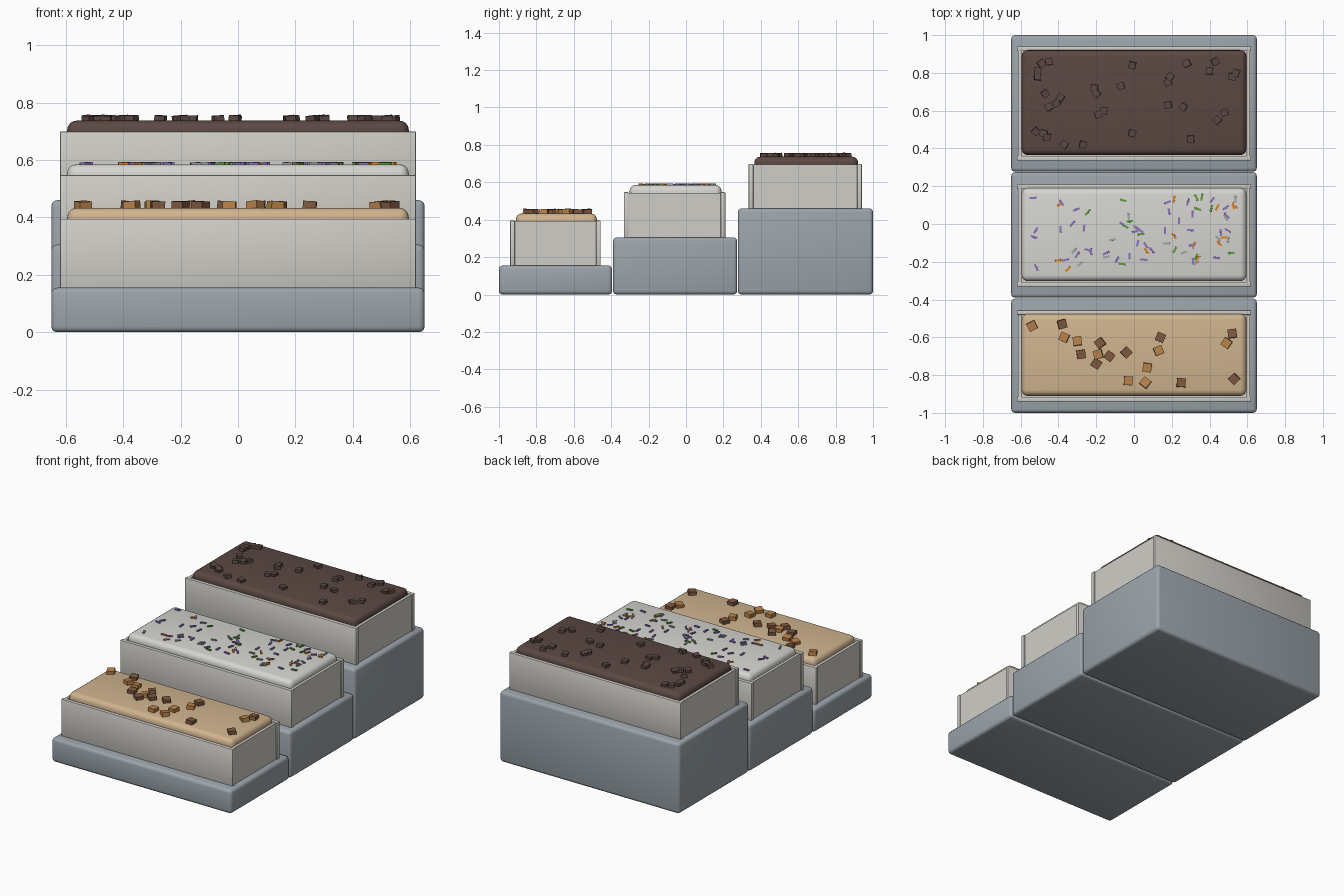
import bpy
import bmesh
import math
import random
from mathutils import Matrix, Vector, Euler

cube = bpy.data.objects.get("Cube")
if cube:
    bpy.data.objects.remove(cube, do_unlink=True)
random.seed(7)


def make_material(name, hex_code):
    """Flat material from an sRGB hex code."""
    def linear(c):
        return c / 12.92 if c <= 0.04045 else ((c + 0.055) / 1.055) ** 2.4
    rgb = [linear(v / 255) for v in bytes.fromhex(hex_code)]
    mat = bpy.data.materials.new(name)
    mat.use_nodes = True
    mat.diffuse_color = (*rgb, 1)
    shader = mat.node_tree.nodes["Principled BSDF"]
    shader.inputs["Base Color"].default_value = (*rgb, 1)
    shader.inputs["Roughness"].default_value = 0.8
    return mat


stone = make_material("blue_grey_stone", "9BA4AB")
ceramic = make_material("pale_ceramic", "D0CEC7")
caramel = make_material("caramel_cream", "D0B48F")
vanilla = make_material("vanilla_cream", "D6D5D1")
chocolate = make_material("chocolate", "5B4842")
toffee = make_material("light_toffee", "B98249")
fudge = make_material("brown_fudge", "80593F")
purple = make_material("purple_sugar", "8A72BE")
orange = make_material("orange_sugar", "DC8526")
green = make_material("green_sugar", "559F38")


def box(name, x, y, z, mat, bevel=0.0, segments=3):
    """Bevelled box from its low and high limits on each axis."""
    bm = bmesh.new()
    bmesh.ops.create_cube(bm, size=1)
    low, high = Vector((x[0], y[0], z[0])), Vector((x[1], y[1], z[1]))
    for v in bm.verts:
        v.co = Vector(a + (b - a) * (c + 0.5) for a, b, c in zip(low, high, v.co))
    if bevel:
        bmesh.ops.bevel(bm, geom=bm.edges[:], offset=bevel, segments=segments,
                        profile=0.5, affect='EDGES')
    return finish(name, bm, [mat], smooth=bool(bevel))


def finish(name, bm, mats, smooth=False):
    mesh = bpy.data.meshes.new(name)
    bm.to_mesh(mesh)
    bm.free()
    for mat in mats:
        mesh.materials.append(mat)
    obj = bpy.data.objects.new(name, mesh)
    bpy.context.collection.objects.link(obj)
    if smooth:
        bpy.ops.object.select_all(action='DESELECT')
        obj.select_set(True)
        bpy.context.view_layer.objects.active = obj
        bpy.ops.object.shade_smooth_by_angle(angle=math.radians(40))
    return obj


def scatter(name, pieces, size, z, tilt, mats):
    """Many small turned blocks in one mesh; pieces are (x, y, material)."""
    bm = bmesh.new()
    for x, y, index in pieces:
        turn = Euler((random.uniform(-tilt, tilt), random.uniform(-tilt, tilt),
                      random.uniform(0, math.pi)))
        matrix = (Matrix.Translation((x, y, z)) @ turn.to_matrix().to_4x4()
                  @ Matrix.Diagonal((*size, 1)))
        verts = bmesh.ops.create_cube(bm, size=1, matrix=matrix)["verts"]
        for face in {f for v in verts for f in v.link_faces}:
            face.material_index = index
    return finish(name, bm, mats)


def tier(level, step_y, step_top, tray_y, tray_top, cream):
    """One stair step carrying a slab-sided tray full of cream."""
    front, back = tray_y
    wall = 0.025
    box(f"{level}_step", (-0.65, 0.65), step_y, (0, step_top), stone, 0.02)
    base = step_top - 0.005
    for side, y in (("front", front), ("back", back - wall)):
        box(f"{level}_tray_{side}_wall", (-0.62, 0.62), (y, y + wall),
            (base, tray_top), ceramic, 0.004, 2)
    for side, x in (("right", -0.613), ("left", 0.595)):
        box(f"{level}_tray_{side}_wall", (x, x + 0.018),
            (front + 0.015, back - 0.015), (base, tray_top - 0.003), ceramic)
    box(f"{level}_tray_floor", (-0.6, 0.6), (front + 0.01, back - 0.01),
        (base, step_top + 0.02), ceramic)
    box(f"{level}_cream", (-0.595, 0.595), (front + 0.03, back - 0.02),
        (step_top + 0.01, tray_top + 0.038), cream, 0.032, 4)


# Three steps with their trays
tier("lower", (-1, -0.395), 0.155, (-0.94, -0.456), 0.395, caramel)
tier("middle", (-0.39, 0.274), 0.305, (-0.332, 0.21), 0.547, vanilla)
tier("upper", (0.277, 1), 0.46, (0.335, 0.94), 0.699, chocolate)

# Toffee and fudge chunks, placed in hundredths
toffee_spots = [(-54, -54), (-37, -60), (-30, -62), (-19, -69), (13, -67),
                (7, -76), (-3, -83), (6, -84), (49, -63)]
fudge_spots = [(-38, -53), (-28, -69), (-18, -63), (-20, -74), (-13, -70),
               (-4, -68), (14, -60), (25, -84), (53, -82), (52, -58)]
chunks = [(x / 100, y / 100, i) for i, spots in enumerate((toffee_spots, fudge_spots))
          for x, y in spots]
scatter("toffee_chunks", chunks, (0.046, 0.046, 0.03), 0.441, 0.12, [toffee, fudge])

# Chocolate chunks
chocolate_spots = [(-45, 86), (-49, 85), (-51, 81), (-51, 78), (-47, 69), (-39, 67),
                   (-41, 64), (-45, 62), (-52, 49), (-48, 48), (-46, 46), (-37, 42),
                   (-27, 42), (-21, 72), (-20, 69), (-7, 73), (-1, 84), (-16, 60),
                   (-19, 58), (-1, 48), (19, 78), (18, 75), (18, 63), (26, 62),
                   (28, 85), (40, 81), (43, 86), (54, 80), (52, 78), (48, 59),
                   (44, 55), (30, 45)]
scatter("chocolate_chunks", [(x / 100, y / 100, 0) for x, y in chocolate_spots],
        (0.036, 0.036, 0.024), 0.743, 0.12, [chocolate])

# Sugar sprinkles
kinds = [0, 0, 0, 1, 2, 3]
sprinkles = [(random.uniform(-0.55, 0.55), random.uniform(-0.24, 0.15),
              kinds[i % len(kinds)]) for i in range(78)]
scatter("sugar_sprinkles", sprinkles, (0.036, 0.011, 0.01), 0.587, 0.05,
        [purple, orange, green, stone])
